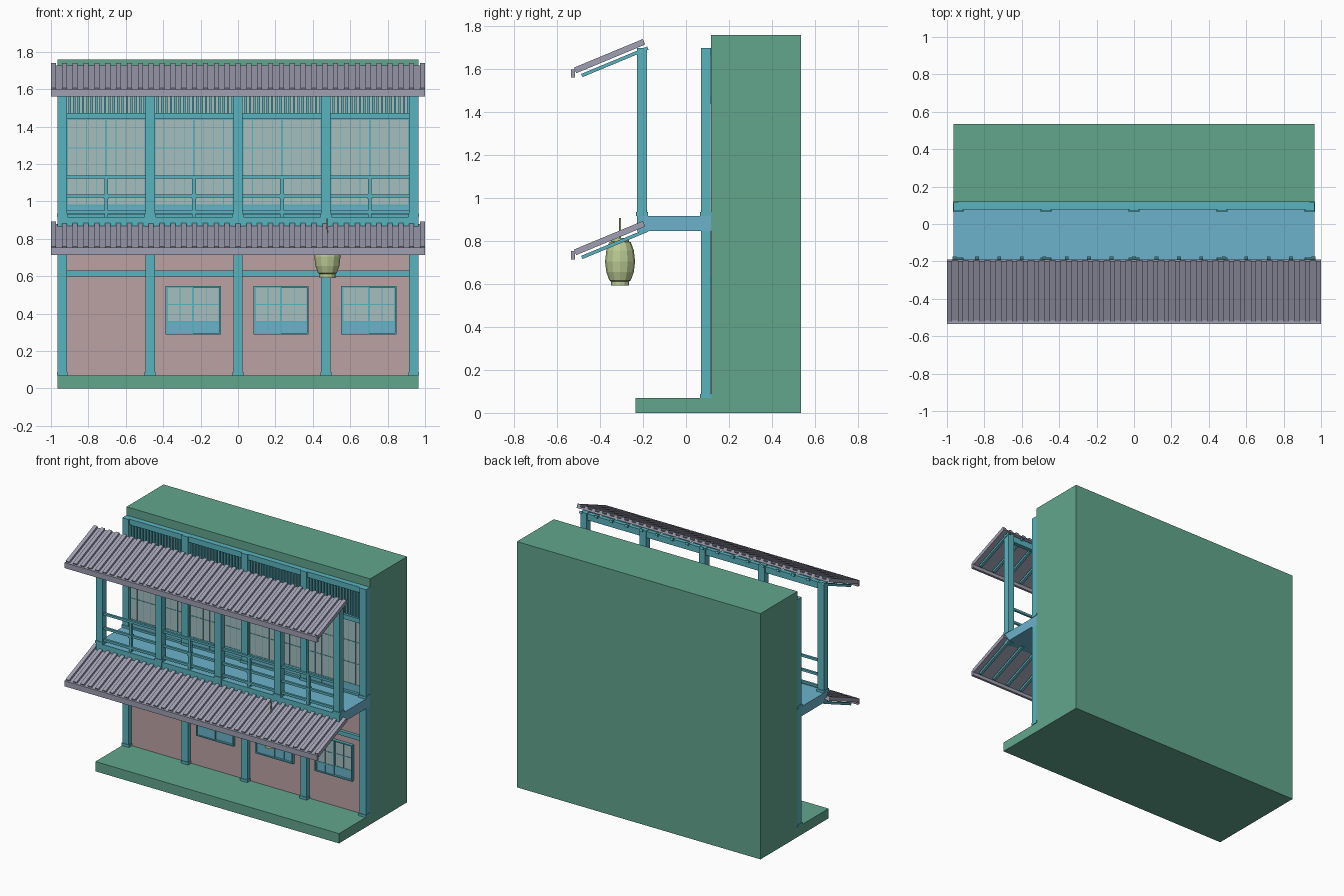
import bpy, bmesh, math
from mathutils import Matrix, Vector

if "Cube" in bpy.data.objects:
    bpy.data.objects.remove(bpy.data.objects["Cube"])


def material(name, rgb):
    m = bpy.data.materials.new(name)
    m.diffuse_color = (*rgb, 1)
    m.use_nodes = True
    m.node_tree.nodes["Principled BSDF"].inputs["Base Color"].default_value = m.diffuse_color
    return m


GREEN = material("green", (0.12, 0.38, 0.27))
WOOD = material("teal_wood", (0.10, 0.45, 0.52))
DECK = material("deck_blue", (0.15, 0.45, 0.60))
PLASTER = material("plaster", (0.50, 0.36, 0.37))
TILE = material("tile", (0.35, 0.35, 0.45))
PAPER = material("paper", (0.38, 0.52, 0.52))
LAMP = material("lantern", (0.50, 0.60, 0.30))


def boxes(name, spans, mat, matrix=None):
    """One object made of boxes given as (x0, x1, y0, y1, z0, z1)."""
    bm = bmesh.new()
    for x0, x1, y0, y1, z0, z1 in spans:
        mtx = Matrix.Translation(((x0 + x1) / 2, (y0 + y1) / 2, (z0 + z1) / 2)) \
            @ Matrix.Diagonal((x1 - x0, y1 - y0, z1 - z0, 1))
        bmesh.ops.create_cube(bm, size=1, matrix=mtx)
    if matrix:
        bmesh.ops.transform(bm, matrix=matrix, verts=bm.verts)
    me = bpy.data.meshes.new(name)
    bm.to_mesh(me)
    bm.free()
    me.materials.append(mat)
    ob = bpy.data.objects.new(name, me)
    bpy.context.collection.objects.link(ob)
    return ob


POSTS = [-0.94, -0.47, 0, 0.47, 0.94]
BAYS = [-0.705, -0.235, 0.235, 0.705]

# main block, platform and balcony floor
boxes("building_block", [(-.965, .965, .117, .535, 0, 1.76)], GREEN)
boxes("platform", [(-.965, .965, -.235, .117, 0, .07)], GREEN)
boxes("balcony_floor", [(-.965, .965, -.21, .117, .848, .917)], DECK)


# posts with wider feet
def posts(name, y0, y1, z0, z1, feet):
    s = [(x - .025, x + .025, y0, y1, z0, z1) for x in POSTS]
    s += [(x - .029, x + .029, y0 - .004, y1 + .004, z, z + .018) for x in POSTS for z in feet]
    boxes(name, s, WOOD)


posts("wall_posts", .069, .115, .07, 1.70, [.07, .917])
posts("balcony_posts", -.228, -.182, .845, 1.70, [.917])

# horizontal beams
boxes("wall_beams", [(-.94, .94, .078, .117, a, b) for a, b in
                     [(.60, .63), (.917, .93), (1.44, 1.472), (1.66, 1.70)]], WOOD)
boxes("balcony_beams", [(-.94, .94, -.22, -.19, 1.65, 1.695),
                        (-.94, .94, -.225, -.19, .85, .917)], WOOD)

# plaster wall of the ground floor
boxes("plaster_wall", [(-.94, .94, .10, .118, .07, .85)], PLASTER)


# sliding window: two overlapping leaves with paper, grid and solid lower panel
def window(name, cx, w, z0, z1, panel, cols, rows, y):
    paper, bars, solid = [], [], []
    for i in (0, 1):
        x0 = cx - w / 2 + i * w / 2
        x1 = x0 + w / 2
        f = y + i * .008
        paper.append((x0, x1, f + .003, f + .010, panel, z1))
        solid.append((x0, x1, f + .001, f + .010, z0, panel))
        for k in range(cols + 1):
            x = x0 + (x1 - x0) * k / cols
            h = .005 if k in (0, cols) else .0018
            bars.append((max(x - h, x0), min(x + h, x1), f, f + .009, z0, z1))
        for k in range(rows + 1):
            z = panel + (z1 - panel) * k / rows
            h = .005 if k in (0, rows) else .0018
            bars.append((x0, x1, f, f + .009, z - h, min(z + h, z1)))
    boxes(name + "_paper", paper, PAPER)
    boxes(name + "_panel", solid, DECK)
    boxes(name + "_grid", bars, WOOD)


for i, cx in enumerate(BAYS):
    window(f"screen_{i}", cx, .42, .93, 1.44, .978, 4, 3, .088)
    if i:
        window(f"lower_window_{i}", cx - .005, .28, .297, .542, .357, 2, 2, .084)
        a, b = cx - .153, cx + .143
        boxes(f"window_frame_{i}", [(a, b, .078, .105, .29, .298), (a, b, .078, .105, .541, .549),
                                    (a, a + .008, .078, .105, .29, .549),
                                    (b - .008, b, .078, .105, .29, .549)], WOOD)

# slatted transom above the screens
boxes("transom_slats", [(cx - .2 + k * .0235, cx - .188 + k * .0235, .09, .105, 1.47, 1.66)
                        for cx in BAYS for k in range(18)], WOOD)
boxes("transom_back", [(-.94, .94, .105, .118, 1.47, 1.66)], PAPER)

# balcony railing
boxes("railing", [(-.94, .94, -.213, -.197, z, z + .016) for z in (.935, 1.02, 1.122)]
      + [(cx - .01, cx + .01, -.215, -.195, .917, 1.136) for cx in BAYS]
      + [(cx - .014, cx + .014, -.219, -.191, 1.016, 1.04) for cx in BAYS], WOOD)


# sloping ribbed roof, ridge edge at (y=-0.2, z=top)
def roof(name, top):
    slope = math.atan2(.135, .325)
    m = Matrix.Translation((0, -.2, top)) @ Matrix.Rotation(slope, 4, 'X')
    L = .348
    boxes(name + "_slab", [(-1, 1, -L, 0, -.026, -.013)], TILE, m)
    boxes(name + "_ribs", [(-1 + k * 1.973 / 34, -.973 + k * 1.973 / 34, -L, 0, -.014, .002)
                           for k in range(35)], TILE, m)
    boxes(name + "_rafters", [(x - .01, x + .01, -.328, .005, -.054, -.038)
                              for x in [-.96 + k * .12 for k in range(17)]], WOOD, m)
    boxes(name + "_fascia", [(-1, 1, -.535, -.517, top - .178, top - .139)], TILE)


roof("upper_roof", 1.739)
roof("lower_roof", .892)

# faceted hanging lantern
profile = [(0, .592), (.042, .592), (.042, .612), (.05, .617), (.064, .655), (.07, .705),
           (.064, .757), (.05, .795), (.042, .798), (.042, .815), (.004, .815), (.004, .908), (0, .908)]
bm = bmesh.new()
vs = [bm.verts.new((r, 0, z)) for r, z in profile]
es = [bm.edges.new(p) for p in zip(vs, vs[1:])]
bmesh.ops.spin(bm, geom=vs + es, cent=(0, 0, 0), axis=(0, 0, 1), angle=math.tau, steps=12)
bmesh.ops.remove_doubles(bm, verts=bm.verts, dist=1e-5)
bmesh.ops.recalc_face_normals(bm, faces=bm.faces)
bmesh.ops.translate(bm, verts=bm.verts, vec=Vector((.478, -.307, 0)))
me = bpy.data.meshes.new("lantern")
bm.to_mesh(me)
bm.free()
me.materials.append(LAMP)
bpy.context.collection.objects.link(bpy.data.objects.new("lantern", me))
